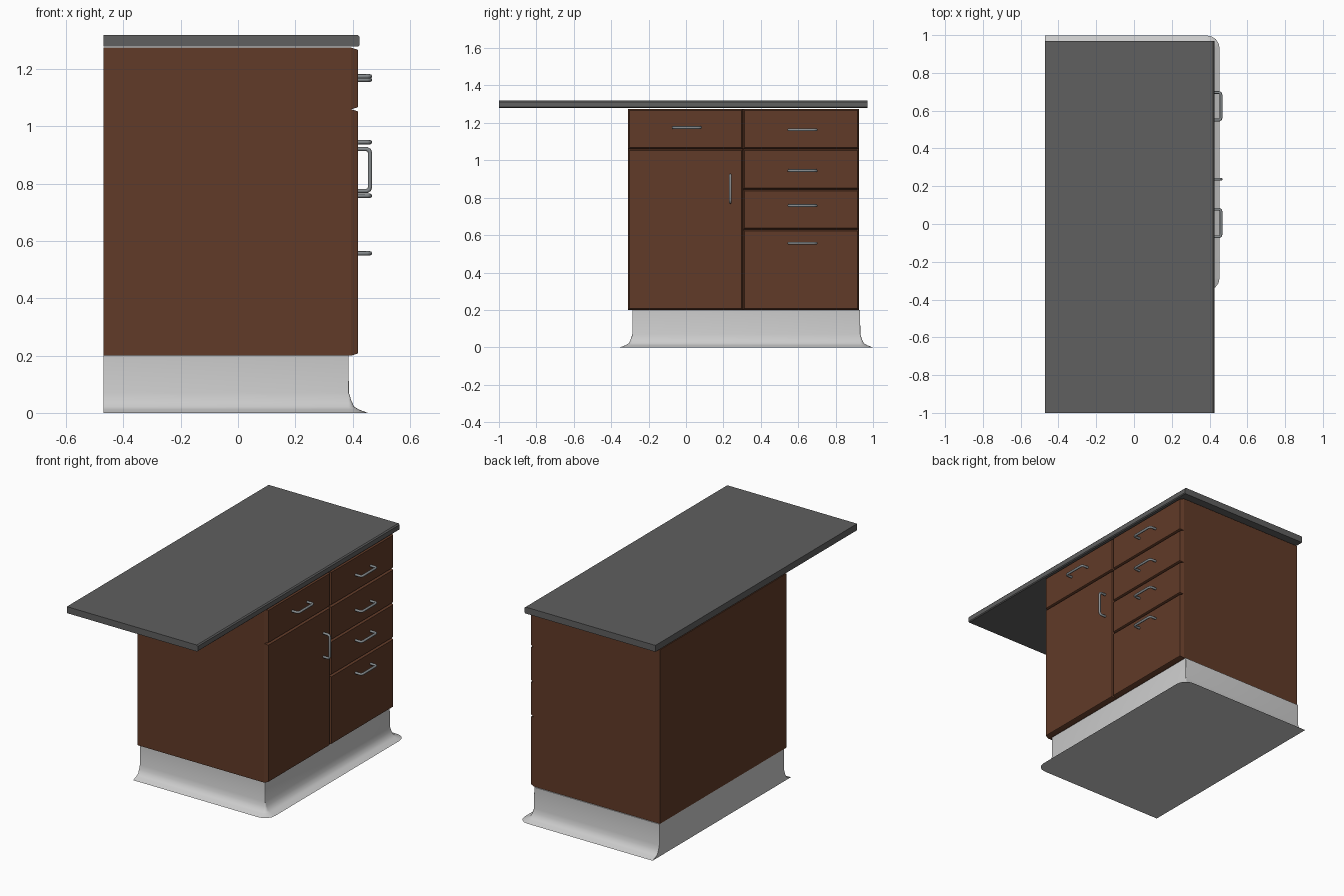
import bpy, bmesh
from math import sin, cos, pi

if "Cube" in bpy.data.objects:
    bpy.data.objects.remove(bpy.data.objects["Cube"])


def material(name, rgb):
    m = bpy.data.materials.new(name)
    m.diffuse_color = (*rgb, 1)
    m.use_nodes = True
    m.node_tree.nodes["Principled BSDF"].inputs["Base Color"].default_value = m.diffuse_color
    return m


WOOD = material("brown_wood", (0.12, 0.043, 0.021))
DARK = material("dark_grey", (0.115, 0.115, 0.115))
METAL = material("steel", (0.25, 0.27, 0.28))


def finish(name, bm, mat=None):
    bmesh.ops.recalc_face_normals(bm, faces=bm.faces)
    me = bpy.data.meshes.new(name)
    bm.to_mesh(me)
    bm.free()
    if mat:
        me.materials.append(mat)
    ob = bpy.data.objects.new(name, me)
    bpy.context.collection.objects.link(ob)
    return ob


def loft(name, loops, mat=None):
    """Skin a stack of equal-length point loops and cap both ends."""
    bm = bmesh.new()
    rings = [[bm.verts.new(p) for p in loop] for loop in loops]
    n = len(rings[0])
    for a, b in zip(rings, rings[1:]):
        for i in range(n):
            j = (i + 1) % n
            bm.faces.new((a[i], a[j], b[j], b[i]))
    bm.faces.new(rings[0])
    bm.faces.new(rings[-1])
    bmesh.ops.remove_doubles(bm, verts=bm.verts, dist=1e-5)
    return finish(name, bm, mat)


def rect_x(x, y0, y1, z0, z1, inset=0):
    y0, y1, z0, z1 = y0 + inset, y1 - inset, z0 + inset, z1 - inset
    return [(x, y0, z0), (x, y1, z0), (x, y1, z1), (x, y0, z1)]


# Cabinet carcass
loft("cabinet_body", [rect_x(x, -0.31, 0.925, 0.2, 1.275) for x in (-0.47, 0.395)], WOOD)

# Chamfered drawer and door fronts: y0, y1, z0, z1
fronts = {
    "left_drawer_front": (-0.31, 0.305, 1.06, 1.275),
    "door_front": (-0.31, 0.305, 0.2, 1.06),
    "right_drawer_front_1": (0.305, 0.925, 1.06, 1.275),
    "right_drawer_front_2": (0.305, 0.925, 0.845, 1.06),
    "right_drawer_front_3": (0.305, 0.925, 0.63, 0.845),
    "right_drawer_front_4": (0.305, 0.925, 0.2, 0.63),
}
for name, r in fronts.items():
    loft(name, [rect_x(0.395, *r), rect_x(0.415, *r, 0.006), rect_x(0.419, *r, 0.008)], WOOD)

# Countertop with a slightly rounded front edge
edge = [(-0.47, 1.28), (0.42, 1.28), (0.425, 1.285), (0.425, 1.313), (0.418, 1.32), (-0.47, 1.32)]
loft("countertop", [[(x, y, z) for x, z in edge] for y in (-1, 0.97)], DARK)


# Plinth flaring out to the floor on three sides, flat at the back
def plinth_loop(z, d):
    pts = [(-0.47, -0.285 - d, z)]
    for cy, start in ((-0.285, -pi / 2), (0.93, 0)):
        for k in range(5):
            a = start + k * pi / 8
            pts.append((0.385 + d * cos(a), cy + d * sin(a), z))
    return pts + [(-0.47, 0.93 + d, z)]


profile = [(0.2, 0.001), (0.07, 0.002), (0.045, 0.01), (0.022, 0.02), (0.012, 0.037), (0, 0.068)]
plinth = loft("plinth", [plinth_loop(*p) for p in profile])


# Bar handles swept along a bent path
def handle(name, y, z, vertical=False):
    h, out = 0.073, 0.461
    path = [(0.415, -h), (0.45, -h), (0.458, -h + 0.004), (out, -h + 0.014),
            (out, h - 0.014), (0.458, h - 0.004), (0.45, h), (0.415, h)]
    cu = bpy.data.curves.new(name, 'CURVE')
    cu.dimensions = '3D'
    cu.bevel_depth = 0.0075
    cu.bevel_resolution = 2
    cu.use_fill_caps = True
    sp = cu.splines.new('POLY')
    sp.points.add(len(path) - 1)
    for p, (x, t) in zip(sp.points, path):
        p.co = (x, y, z + t, 1) if vertical else (x, y + t, z, 1)
    cu.materials.append(METAL)
    ob = bpy.data.objects.new(name, cu)
    bpy.context.collection.objects.link(ob)
    return ob


handles = [handle("left_drawer_handle", 0.005, 1.175), handle("door_handle", 0.237, 0.848, True)]
for i, z in enumerate((1.163, 0.945, 0.758, 0.557)):
    handles.append(handle(f"right_drawer_handle_{i + 1}", 0.623, z))

# Handles become meshes; curved parts are shaded smooth
bpy.ops.object.select_all(action='DESELECT')
for ob in handles:
    ob.select_set(True)
bpy.context.view_layer.objects.active = handles[0]
bpy.ops.object.convert(target='MESH')
plinth.select_set(True)
bpy.ops.object.shade_smooth_by_angle(angle=0.9)
